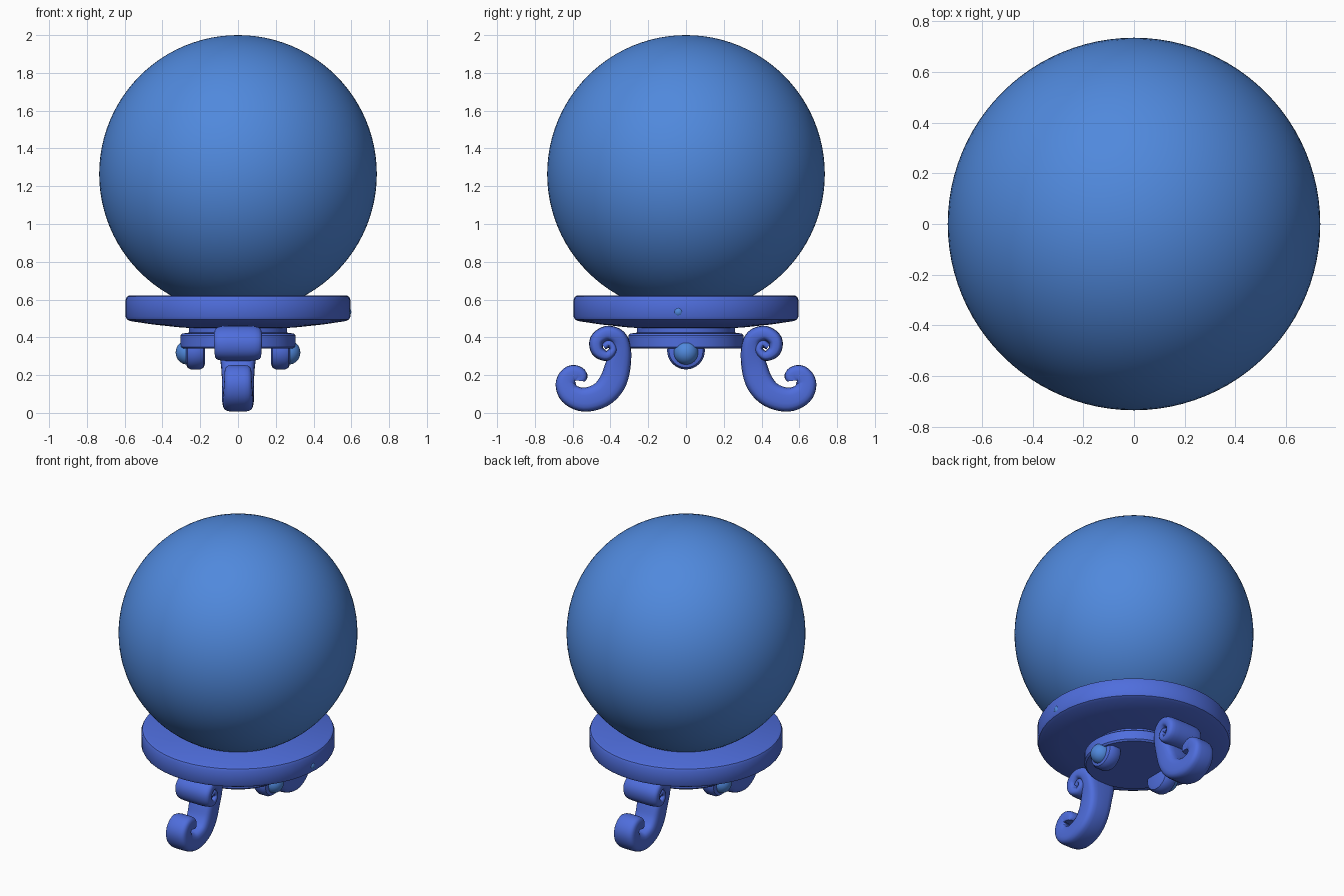
import bpy, bmesh, math
from mathutils import Vector

if "Cube" in bpy.data.objects:
    bpy.data.objects.remove(bpy.data.objects["Cube"])


def material(name, rgb):
    m = bpy.data.materials.new(name)
    m.diffuse_color = (*rgb, 1)
    m.use_nodes = True
    m.node_tree.nodes["Principled BSDF"].inputs["Base Color"].default_value = m.diffuse_color
    return m


GLASS = material("globe blue", (0.08, 0.25, 0.72))
STAND = material("stand indigo", (0.078, 0.155, 0.72))


def finish(bm, name, mat, angle=35):
    bmesh.ops.recalc_face_normals(bm, faces=bm.faces)
    me = bpy.data.meshes.new(name)
    bm.to_mesh(me)
    bm.free()
    me.materials.append(mat)
    ob = bpy.data.objects.new(name, me)
    bpy.context.collection.objects.link(ob)
    bpy.ops.object.select_all(action='DESELECT')
    ob.select_set(True)
    bpy.context.view_layer.objects.active = ob
    bpy.ops.object.shade_smooth_by_angle(angle=math.radians(angle))
    return ob


def mirror(ob, axis):
    mod = ob.modifiers.new("mirror", 'MIRROR')
    mod.use_axis = tuple(i == axis for i in range(3))


def ball(name, r, loc, mat, seg=32):
    bm = bmesh.new()
    bmesh.ops.create_uvsphere(bm, u_segments=seg, v_segments=seg // 2, radius=r)
    bmesh.ops.translate(bm, verts=bm.verts, vec=loc)
    return finish(bm, name, mat, 60)


def skin(bm, rings):
    """Bridge successive closed rings and cap both ends."""
    rows = [[bm.verts.new(p) for p in ring] for ring in rings]
    n = len(rows[0])
    for a, b in zip(rows, rows[1:]):
        for i in range(n):
            bm.faces.new((a[i], a[(i + 1) % n], b[(i + 1) % n], b[i]))
    bm.faces.new(rows[0])
    bm.faces.new(rows[-1])


def lathe(name, profile, mat, seg, along_x=False, centre=(0, 0, 0)):
    rings = []
    for r, h in profile:
        ring = []
        for i in range(seg):
            a = math.tau * i / seg
            c, s = r * math.cos(a), r * math.sin(a)
            p = Vector((h, c, s)) if along_x else Vector((c, s, h))
            ring.append(p + Vector(centre))
        rings.append(ring)
    bm = bmesh.new()
    skin(bm, rings)
    return finish(bm, name, mat)


def smooth_path(pts, steps):
    """Catmull-Rom through the control points (all components)."""
    p = [Vector(q) for q in pts]
    p = [2 * p[0] - p[1]] + p + [2 * p[-1] - p[-2]]
    out = []
    for i in range(1, len(p) - 2):
        a, b, c, d = p[i - 1:i + 3]
        for k in range(steps):
            t = k / steps
            out.append(0.5 * (2 * b + (c - a) * t + (2 * a - 5 * b + 4 * c - d) * t * t
                              + (3 * b - a - 3 * c + d) * t ** 3))
    return out + [p[-2]]


# crystal globe
ball("globe", 0.735, (0, 0, 1.265), GLASS, 96)

# broad plate with a gently domed underside
lathe("plate", [(0.575, 0.622), (0.588, 0.615), (0.595, 0.6), (0.595, 0.51),
                (0.588, 0.495), (0.57, 0.486), (0.45, 0.468), (0.3, 0.452),
                (0.1, 0.442)], STAND, 48)

# collar below the plate
lathe("collar", [(0.26, 0.46), (0.26, 0.425), (0.295, 0.42), (0.305, 0.41),
                 (0.305, 0.35), (0.295, 0.34)], STAND, 48)

# scroll leg: side-view path as (y, z, half thickness, half width)
path = [(0.435, 0.35, 0.018, 0.112), (0.405, 0.368, 0.02, 0.114),
        (0.385, 0.335, 0.022, 0.116), (0.42, 0.302, 0.027, 0.12),
        (0.468, 0.328, 0.034, 0.125), (0.472, 0.385, 0.038, 0.128),
        (0.42, 0.421, 0.04, 0.125), (0.362, 0.4, 0.045, 0.118),
        (0.343, 0.34, 0.052, 0.105), (0.36, 0.25, 0.068, 0.09),
        (0.39, 0.16, 0.072, 0.085), (0.45, 0.095, 0.068, 0.085),
        (0.54, 0.07, 0.064, 0.082), (0.615, 0.1, 0.058, 0.078),
        (0.637, 0.16, 0.053, 0.074), (0.605, 0.203, 0.05, 0.072),
        (0.565, 0.195, 0.045, 0.07), (0.565, 0.17, 0.03, 0.07)]
path = smooth_path(path, 5)
rings = []
for i, q in enumerate(path):
    a, b = path[max(i - 1, 0)], path[min(i + 1, len(path) - 1)]
    ty, tz = b[0] - a[0], b[1] - a[1]
    length = math.hypot(ty, tz) or 1
    ny, nz = -tz / length, ty / length
    ring = []
    for k in range(20):
        ang = math.tau * (k + 0.5) / 20
        c, s = math.cos(ang), math.sin(ang)
        u = math.copysign(abs(c) ** 0.45, c) * q[3]
        v = math.copysign(abs(s) ** 0.6, s) * q[2]
        ring.append((u, q[0] + ny * v, q[1] + nz * v))
    rings.append(ring)
bm = bmesh.new()
skin(bm, rings)
mirror(finish(bm, "scroll_leg", STAND, 45), 1)

# rounded side lugs with a bead on each
lug = lathe("side_lug", [(0.07, 0.175), (0.09, 0.182), (0.1, 0.2), (0.1, 0.25),
                         (0.09, 0.268), (0.07, 0.275)], STAND, 32, True, (0, 0, 0.33))
mirror(lug, 0)
mirror(ball("side_bead", 0.065, (0.265, 0, 0.32), GLASS), 0)

# tiny stud on the plate rim
ball("rim_stud", 0.03, (0.57, -0.04, 0.535), GLASS, 16)
